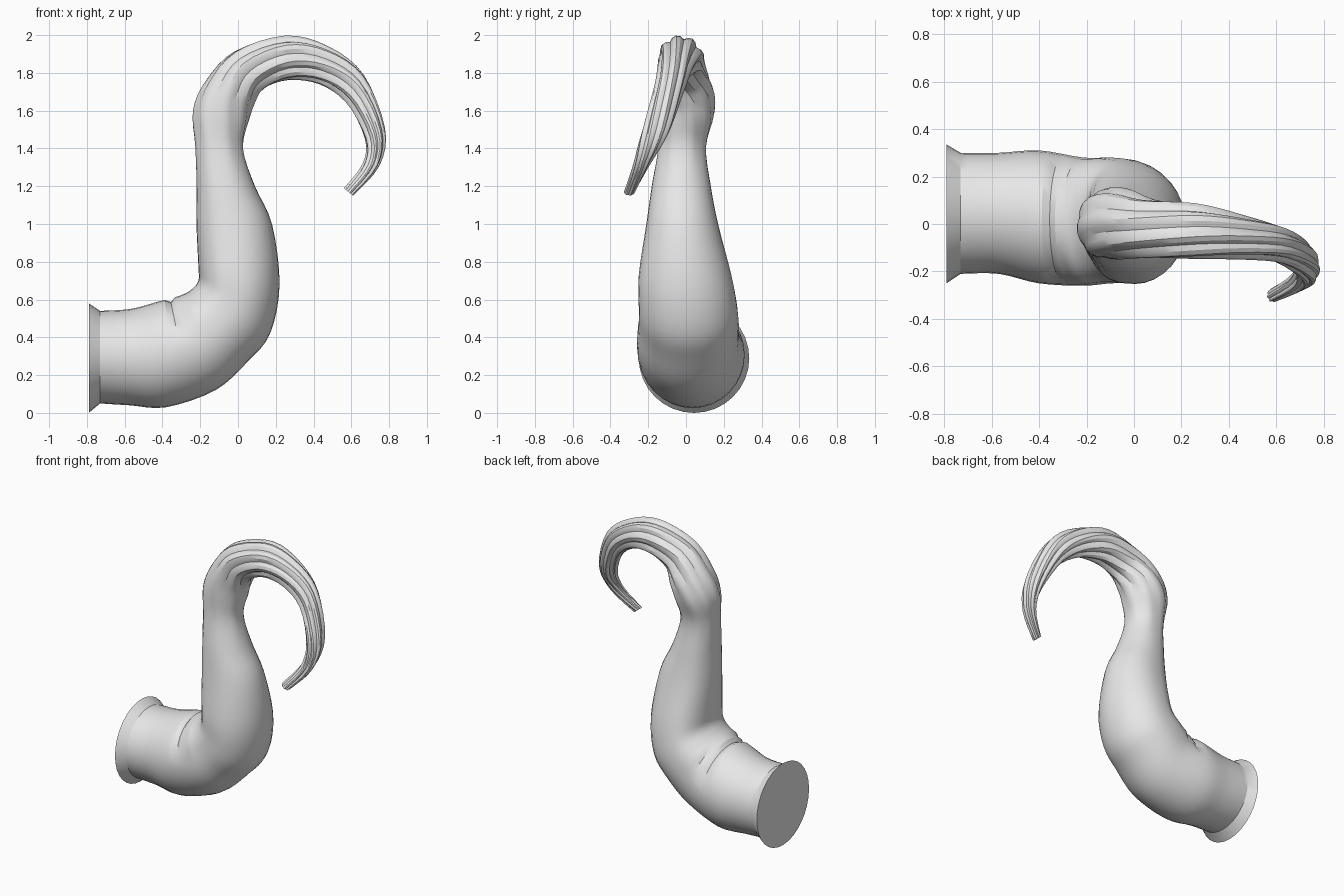
import bpy, bmesh
from math import sin, cos, pi, radians
from mathutils import Vector

SIDES = 32      # points round each section
FLUTES = 8      # spiral ridges on the horn
STEPS = 4       # rings between neighbouring sections

cube = bpy.data.objects.get("Cube")
if cube:
    bpy.data.objects.remove(cube, do_unlink=True)

grey = bpy.data.materials.new("plain grey")
grey.use_nodes = True
colour = (0.8, 0.8, 0.8, 1)
grey.diffuse_color = colour
for node in grey.node_tree.nodes:
    if node.type == "BSDF_PRINCIPLED":
        node.inputs["Base Color"].default_value = colour

# Sections along the body: back edge (x, z), belly edge (x, z), y range
sections = [
    (-.73, .54, -.73, .05, -.21, .3),
    (-.57, .55, -.57, .04, -.21, .3),
    (-.42, .59, -.38, .03, -.25, .31),
    (-.31, .62, -.12, .12, -.26, .28),
    (-.25, .65, .05, .27, -.25, .28),
    (-.21, .7, .17, .42, -.25, .27),
    (-.21, .78, .22, .68, -.25, .24),
    (-.22, 1, .18, 1, -.21, .17),
    (-.22, 1.22, .09, 1.2, -.18, .13),
    (-.23, 1.42, .03, 1.4, -.15, .11),
    (-.24, 1.6, .06, 1.55, -.15, .15),
    (-.17, 1.76, .09, 1.64, -.15, .15),
    (-.02, 1.92, .14, 1.71, -.15, .11),
    (.25, 2, .27, 1.76, -.15, .09),
    (.48, 1.94, .43, 1.74, -.15, .04),
    (.67, 1.79, .57, 1.64, -.17, -.01),
    (.78, 1.51, .67, 1.45, -.24, -.09),
    (.75, 1.31, .66, 1.32, -.28, -.19),
    (.61, 1.15, .56, 1.19, -.33, -.27),
]
flange = (-.79, .58, -.79, 0, -.25, .335)
FOLD = 2.5      # section position of the crease inside the bend
LAST = len(sections) - 1


def blend(position):
    """Smooth section at a fractional position along the list."""
    i = min(int(position), LAST - 1)
    f = position - i
    rows = [sections[max(0, min(LAST, i + k))] for k in (-1, 0, 1, 2)]
    return [b + f / 2 * (c - a + f * (2 * a - 5 * b + 4 * c - d
            + f * (3 * (b - c) + d - a))) for a, b, c, d in zip(*rows)]


def make_ring(bm, section, position):
    """One closed ring: flat-backed on the trunk, fluted on the horn."""
    back_x, back_z, belly_x, belly_z, low, high = section
    centre = Vector((back_x + belly_x, low + high, back_z + belly_z)) / 2
    across = Vector((belly_x - back_x, 0, belly_z - back_z)) / 2
    depth = Vector((0, high - low, 0)) / 2
    horn = max(0, min(1, (position - 8) / 5))
    twist = -max(0, position - 9) * radians(14)
    flat = .72 + .28 * horn if position > 3 else 1
    ring = []
    for i in range(SIDES):
        t = 2 * pi * i / SIDES + twist
        u, v = cos(t), sin(t)
        if u < 0:
            u = -abs(u) ** flat
        ridge = abs(sin(pi * FLUTES * i / SIDES))
        scale = 1 - .17 * horn * (1 - ridge)
        if abs(position - FOLD) < .1 and u < -.2:
            scale *= .93
        ring.append(bm.verts.new(centre + (across * u + depth * v) * scale))
    return ring


def make_horned_body():
    bm = bmesh.new()
    rings = [make_ring(bm, flange, 0)]
    for k in range(LAST * STEPS + 1):
        position = k / STEPS
        rings.append(make_ring(bm, blend(position), position))
    for a, b in zip(rings, rings[1:]):
        for i in range(SIDES):
            j = (i + 1) % SIDES
            bm.faces.new((a[i], a[j], b[j], b[i]))
    # Flat ends: mounting face and horn tip
    bm.faces.new(rings[0])
    bm.faces.new(rings[-1])
    bmesh.ops.recalc_face_normals(bm, faces=bm.faces)
    mesh = bpy.data.meshes.new("horned_body")
    bm.to_mesh(mesh)
    bm.free()
    mesh.materials.append(grey)
    body = bpy.data.objects.new("horned_body", mesh)
    bpy.context.collection.objects.link(body)
    return body


body = make_horned_body()
bpy.ops.object.select_all(action="DESELECT")
body.select_set(True)
bpy.context.view_layer.objects.active = body
bpy.ops.object.shade_smooth_by_angle(angle=radians(30))
